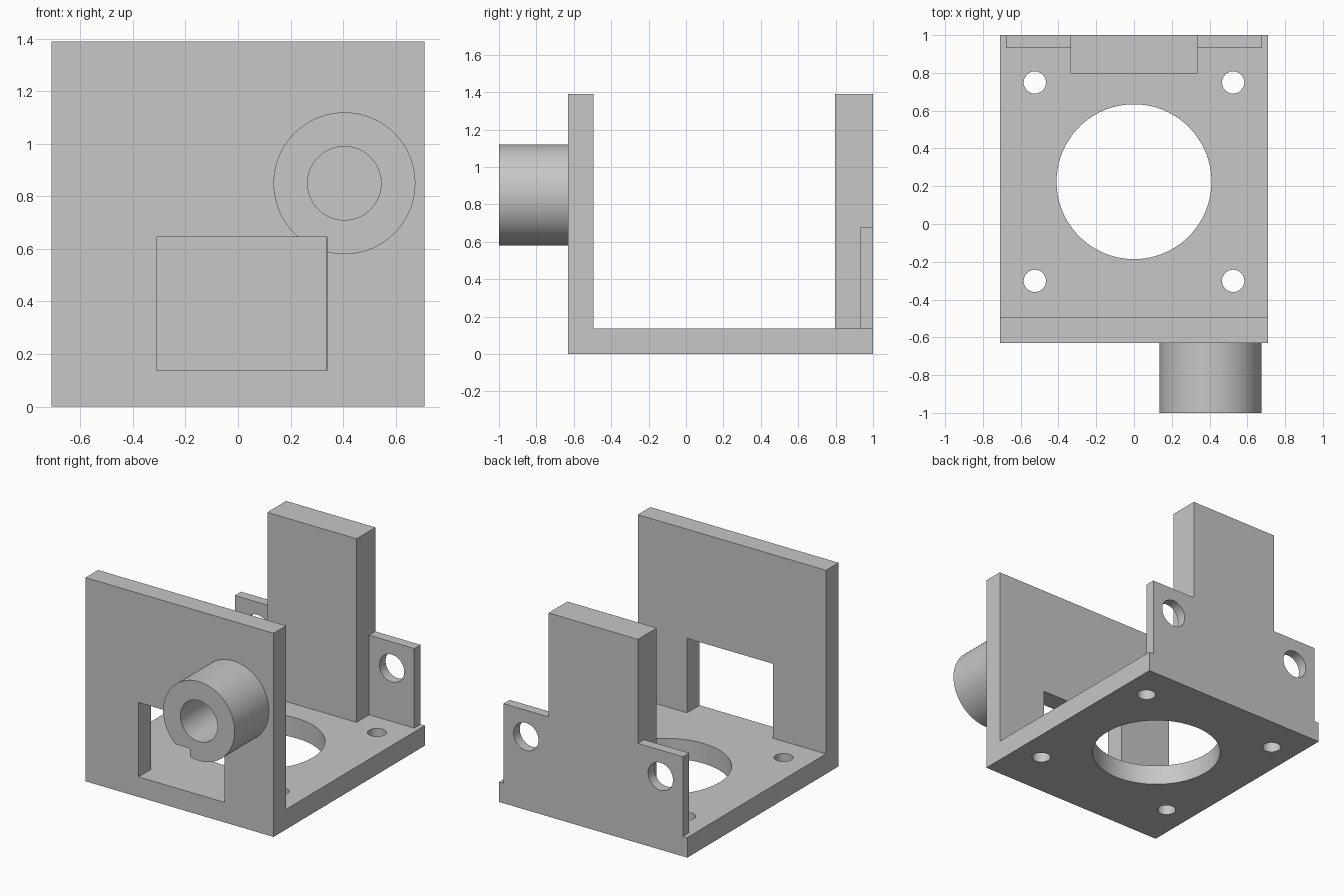
import bpy
import math

if "Cube" in bpy.data.objects:
    bpy.data.objects.remove(bpy.data.objects["Cube"], do_unlink=True)

# Shared dimensions
HALF_W = 0.71
FRONT, BACK = -0.63, 1.0
THICK = 0.137
HEIGHT = 1.39
SINK = 0.05          # overlap so that unions fuse cleanly
PAST = 0.1           # how far cutters poke out

grey = bpy.data.materials.new("plain grey")
grey.use_nodes = True
colour = (0.57, 0.57, 0.57, 1)
grey.diffuse_color = colour
grey.node_tree.nodes["Principled BSDF"].inputs["Base Color"].default_value = colour


def box(name, x, y, z):
    """Box from (min, max) pairs."""
    bpy.ops.mesh.primitive_cube_add(size=1)
    ob = bpy.context.object
    ob.name = name
    for v in ob.data.vertices:
        v.co = [a + (b - a) * (c + 0.5) for (a, b), c in zip((x, y, z), v.co)]
    ob.data.materials.append(grey)
    return ob


def rod(name, radius, centre, span, axis, sides=64):
    """Cylinder along y or z; centre holds the other two coordinates."""
    mid, length = sum(span) / 2, span[1] - span[0]
    if axis == "Y":
        loc, rot = (centre[0], mid, centre[1]), (math.pi / 2, 0, 0)
    else:
        loc, rot = (centre[0], centre[1], mid), (0, 0, 0)
    bpy.ops.mesh.primitive_cylinder_add(vertices=sides, radius=radius, depth=length,
                                        location=loc, rotation=rot)
    ob = bpy.context.object
    ob.name = name
    ob.data.materials.append(grey)
    return ob


def combine(body, tool, operation):
    """Boolean the tool into the body, then drop the tool."""
    tool.hide_render = True
    mod = body.modifiers.new(tool.name, "BOOLEAN")
    mod.operation = operation
    mod.solver = "EXACT"
    mod.object = tool
    bpy.context.view_layer.objects.active = body
    bpy.ops.object.modifier_apply(modifier=mod.name)
    bpy.data.objects.remove(tool, do_unlink=True)


# Base plate, front wall, rear post, rear ears and tube fused into one bracket
bracket = box("motor_bracket", (-HALF_W, HALF_W), (FRONT, BACK), (0, THICK))
solids = [
    box("front_wall", (-HALF_W, HALF_W), (FRONT, -0.495), (SINK, HEIGHT)),
    box("rear_post", (-0.337, 0.337), (0.797, BACK), (SINK, HEIGHT)),
    box("rear_ears", (-0.677, 0.677), (0.933, BACK), (SINK, 0.68)),
    rod("tube", 0.27, (0.405, 0.85), (-1.0, FRONT + SINK), "Y", 96),
]
for part in solids:
    combine(bracket, part, "UNION")

# Blind tube bore, window that also notches the tube, and central opening
through = (-PAST, THICK + PAST)
cutters = [
    rod("tube_bore", 0.14, (0.405, 0.85), (-1.0 - PAST, FRONT), "Y"),
    box("wall_window", (-0.31, 0.338), (-1.0 - PAST, -0.495 + PAST), (THICK, 0.645)),
    rod("centre_opening", 0.41, (0, 0.224), through, "Z", 96),
]

# Base screw holes and ear holes
for side in (-1, 1):
    for y in (-0.301, 0.749):
        cutters.append(rod("screw_hole", 0.059, (side * 0.525, y), through, "Z", 48))
    cutters.append(rod("ear_hole", 0.094, (side * 0.508, 0.5),
                       (0.933 - PAST, BACK + PAST), "Y", 48))
for cutter in cutters:
    combine(bracket, cutter, "DIFFERENCE")

# Smooth round walls, crisp edges
bpy.ops.object.select_all(action="DESELECT")
bracket.select_set(True)
bpy.context.view_layer.objects.active = bracket
bpy.ops.object.shade_smooth_by_angle(angle=math.radians(30))
